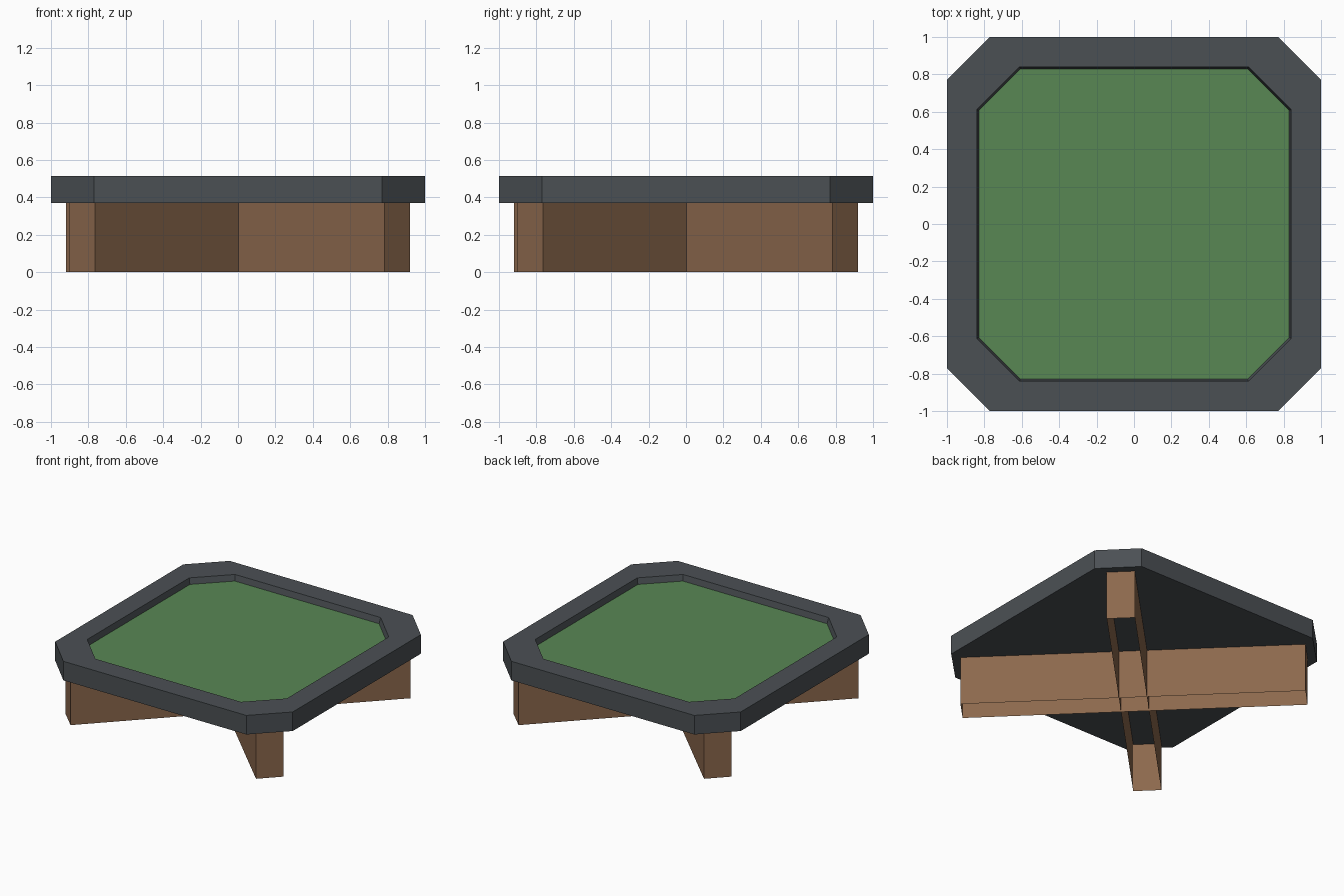
import bpy, bmesh, math

if "Cube" in bpy.data.objects:
    bpy.data.objects.remove(bpy.data.objects["Cube"])


def material(name, srgb):
    m = bpy.data.materials.new(name)
    lin = [((c / 255 + 0.055) / 1.055) ** 2.4 for c in srgb]
    m.diffuse_color = (*lin, 1)
    m.use_nodes = True
    m.node_tree.nodes["Principled BSDF"].inputs["Base Color"].default_value = m.diffuse_color
    return m


def finish(name, bm, mats):
    me = bpy.data.meshes.new(name)
    bm.to_mesh(me)
    bm.free()
    for m in mats:
        me.materials.append(m)
    ob = bpy.data.objects.new(name, me)
    bpy.context.collection.objects.link(ob)
    return ob


def ring(bm, half, side, z):
    """Chamfered square, counter-clockwise."""
    pts = []
    for k in range(4):
        c, s = round(math.cos(k * math.pi / 2)), round(math.sin(k * math.pi / 2))
        for x, y in ((half, -side), (half, side)):
            pts.append(bm.verts.new((x * c - y * s, x * s + y * c, z)))
    return pts


def bridge(bm, a, b):
    n = len(a)
    for i in range(n):
        j = (i + 1) % n
        bm.faces.new((a[i], a[j], b[j], b[i]))


grey = material("dark grey frame", (75, 80, 84))
green = material("green felt", (88, 135, 84))
brown = material("brown wood", (140, 104, 77))

# Table top: outer frame, rim, recessed wall and green floor
bm = bmesh.new()
rings = [ring(bm, *r) for r in ((1.0, 0.77, 0.37), (1.0, 0.77, 0.515),
                                (0.84, 0.613, 0.515), (0.83, 0.607, 0.47))]
for a, b in zip(rings, rings[1:]):
    bridge(bm, a, b)
bm.faces.new(rings[0][::-1])
bm.faces.new(rings[-1]).material_index = 1
finish("table_top", bm, [grey, green])

# Crossed base: two hollow beams, open at top and bottom
for name, angle in (("base_beam_a", -44.4), ("base_beam_b", 45.6)):
    bm = bmesh.new()
    L, w = 1.193, 0.097
    corners = ((-L, -w), (L, -w), (L, w), (-L, w))
    low = [bm.verts.new((x, y, 0)) for x, y in corners]
    high = [bm.verts.new((x, y, 0.37)) for x, y in corners]
    bridge(bm, low, high)
    ob = finish(name, bm, [brown])
    ob.rotation_euler.z = math.radians(angle)
